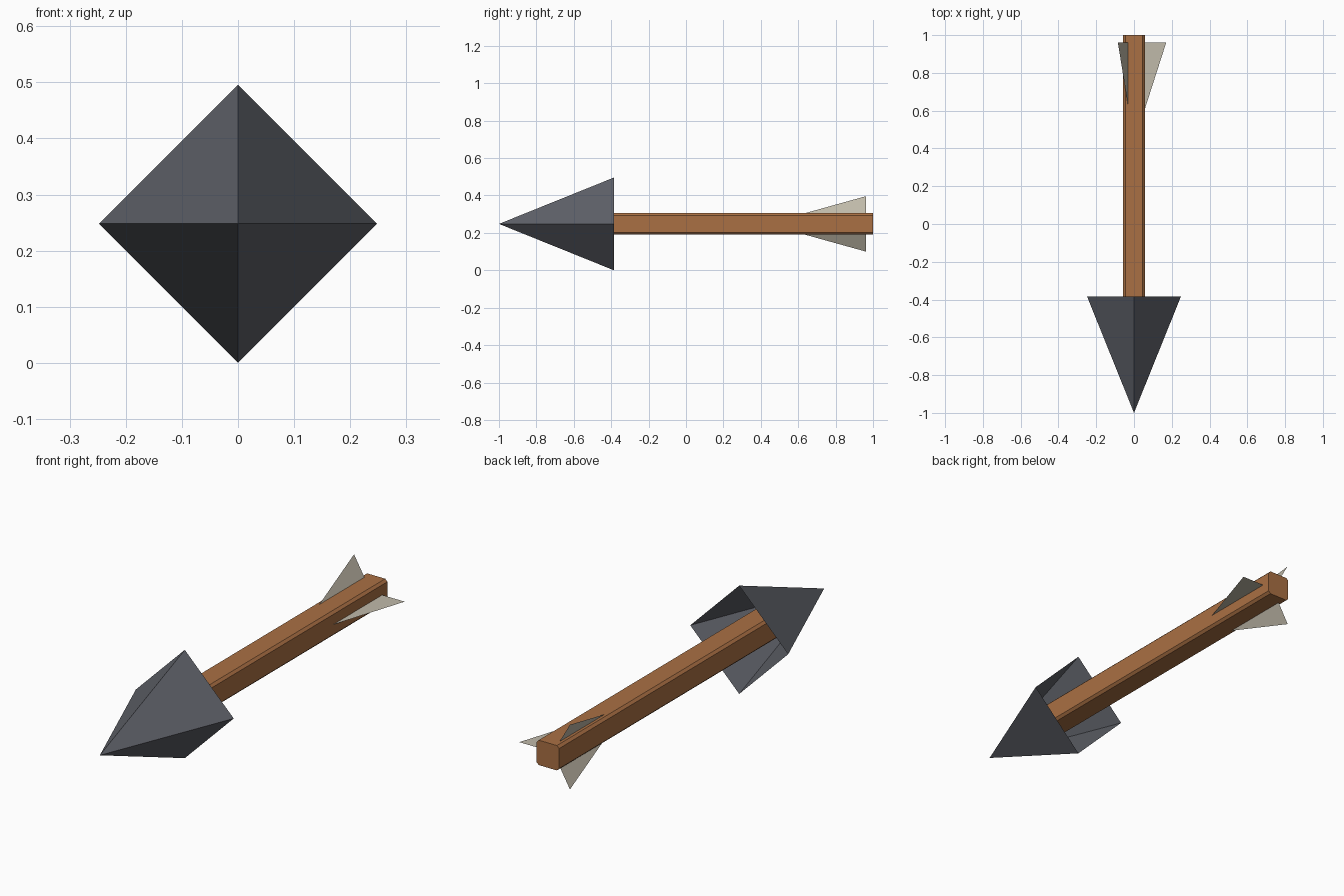
import bpy
from math import pi, sin, cos

cube = bpy.data.objects.get("Cube")
if cube:
    bpy.data.objects.remove(cube, do_unlink=True)

AXIS_Z = 0.248      # height of the arrow's axis
HEAD_R = 0.248      # half diagonal of the head
HEAD_BACK = -0.385
SHAFT_R = 0.057     # half width of the shaft
CHAMFER = 0.011


def material(name, rgb):
    mat = bpy.data.materials.new(name)
    mat.use_nodes = True
    mat.diffuse_color = (*rgb, 1)
    mat.node_tree.nodes["Principled BSDF"].inputs["Base Color"].default_value = (*rgb, 1)
    return mat


def add_mesh(name, verts, faces, mat):
    mesh = bpy.data.meshes.new(name)
    mesh.from_pydata(verts, [], faces)
    mesh.materials.append(mat)
    obj = bpy.data.objects.new(name, mesh)
    obj.location.z = AXIS_Z
    bpy.context.collection.objects.link(obj)
    return obj


iron = material("dark iron", (0.112, 0.118, 0.138))
wood = material("brown wood", (0.40, 0.162, 0.057))
feather = material("pale feather", (0.53, 0.49, 0.40))

# Head: four-sided point, open at the back
ring = [(HEAD_R * cos(i * pi / 2), HEAD_BACK, HEAD_R * sin(i * pi / 2)) for i in range(4)]
add_mesh("arrow_head", ring + [(0, -1, 0)],
         [(i, (i + 1) % 4, 4) for i in range(4)], iron)

# Shaft: square bar with chamfered long edges, running into the head
a, b = SHAFT_R, SHAFT_R - CHAMFER
profile = [(a, b), (b, a), (-b, a), (-a, b), (-a, -b), (-b, -a), (b, -a), (a, -b)]
n = len(profile)
verts = [(x, y, z) for y in (-0.72, 1.0) for x, z in profile]
sides = [(i, i + n, (i + 1) % n + n, (i + 1) % n) for i in range(n)]
add_mesh("shaft", verts, sides + [tuple(range(n)), tuple(reversed(range(n, 2 * n)))], wood)

# Fletching: three flat vanes spread evenly round the axis
for k in range(3):
    angle = k * 2 * pi / 3
    tip = (0.171 * cos(angle), 0.962, 0.171 * sin(angle))
    add_mesh(f"feather_{k + 1}", [(0, 0.43, 0), tip, (0, 0.962, 0)], [(0, 1, 2)], feather)
